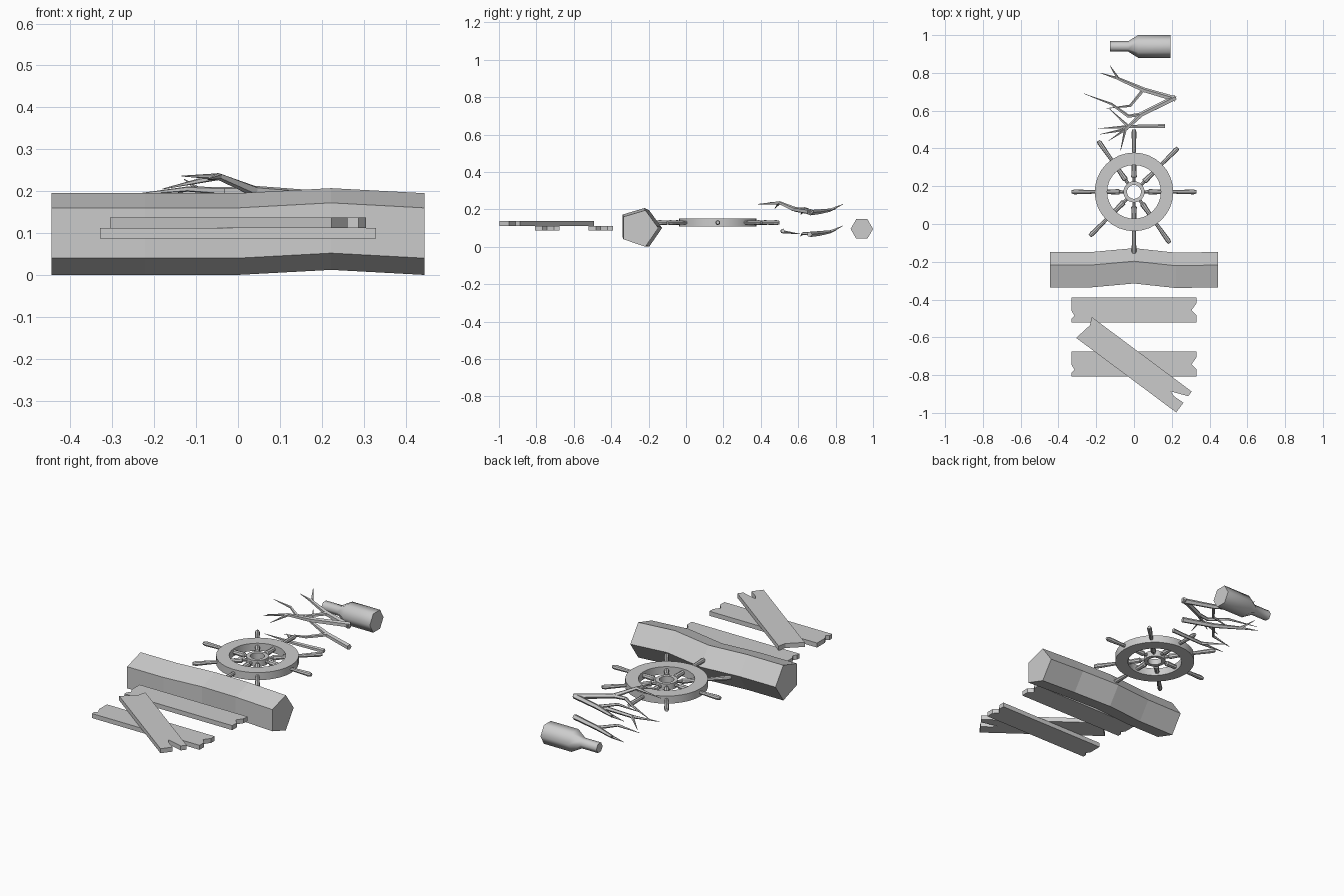
import bpy, bmesh, math
from mathutils import Vector

if "Cube" in bpy.data.objects:
    bpy.data.objects.remove(bpy.data.objects["Cube"])


def finish(name, bm, smooth=None):
    bmesh.ops.recalc_face_normals(bm, faces=bm.faces)
    me = bpy.data.meshes.new(name)
    bm.to_mesh(me)
    bm.free()
    ob = bpy.data.objects.new(name, me)
    bpy.context.collection.objects.link(ob)
    if smooth:
        bpy.ops.object.select_all(action='DESELECT')
        ob.select_set(True)
        bpy.context.view_layer.objects.active = ob
        bpy.ops.object.shade_smooth_by_angle(angle=math.radians(smooth))
    return ob


def loft(bm, rings, caps=True, closed=False):
    rings = [[bm.verts.new(p) for p in r] for r in rings]
    pairs = list(zip(rings, rings[1:]))
    if closed:
        pairs.append((rings[-1], rings[0]))
    for a, b in pairs:
        for i in range(len(a)):
            j = (i + 1) % len(a)
            bm.faces.new((a[i], a[j], b[j], b[i]))
    if caps:
        bm.faces.new(rings[0])
        bm.faces.new(rings[-1])


def angles(n):
    return [2 * math.pi * k / n for k in range(n)]


def tube(bm, pts, radii, n):
    """Polygonal tube along points with a radius at each."""
    pts = [Vector(p) for p in pts]
    rings = []
    for i, p in enumerate(pts):
        t = (pts[min(i + 1, len(pts) - 1)] - pts[max(i - 1, 0)]).normalized()
        s = t.cross(Vector((0, 0, 1))).normalized()
        u = s.cross(t)
        rings.append([p + radii[i] * (math.cos(a) * s + math.sin(a) * u) for a in angles(n)])
    loft(bm, rings)


def twig(bm, r, *pts):
    """Branch piece that tapers to a point."""
    last = len(pts) - 1
    tube(bm, pts, [r * (1 - (i / last) ** 2) + .001 for i in range(last + 1)], 5)


def plank(name, y, z, half, right, left, turn=0):
    """Board whose ends are cut by (depth, y) notch points."""
    L = .33
    outline = [(-L, half), (L, half)] + [(L - d, v) for d, v in right]
    outline += [(L, -half), (-L, -half)] + [(d - L, v) for d, v in left]
    bm = bmesh.new()
    loft(bm, [[(a, b, h) for a, b in outline] for h in (0, .025)])
    ob = finish(name, bm)
    ob.location = (0, y, z)
    ob.rotation_euler.z = math.radians(turn)


def ring(name, r_in, r_out, half, n):
    prof = [(r_in, -half), (r_out, -half), (r_out, half), (r_in, half)]
    bm = bmesh.new()
    loft(bm, [[(r * math.cos(a), r * math.sin(a), z) for r, z in prof]
              for a in angles(n)], False, True)
    finish(name, bm, 40).location = (0, .17, .129)


# Planks with notched ends, two flat and one lying across
vee = [(0, .035), (.025, 0), (0, -.025)]
nick = [(0, -.045), (.015, -.03), (0, -.005)]
plank("plank_back", -.456, .087, .066, vee, nick)
plank("plank_front", -.742, .087, .066, vee, nick)
split = [(0, .038), (.09, .003), (.06, -.007), (0, -.005)]
plank("plank_crossing", -.745, .112, .069, split, [(.018, .028)], -36.7)

# Five-sided bent beam
section = [(-.335, .16), (-.217, .195), (-.148, .1), (-.217, 0), (-.335, .04)]
bends = [(0, 0), (0, 0), (.02, 0), (-.004, .012), (0, 0)]
bm = bmesh.new()
loft(bm, [[(.2225 * (i - 2), y + dy, z + dz) for y, z in section]
          for i, (dy, dz) in enumerate(bends)])
finish("beam", bm)

# Ship wheel: rim, hub and turned spokes
ring("wheel_rim", .142, .208, .021, 32)
ring("wheel_hub", .037, .056, .017, 24)
inner = [(.05, .008), (.075, .009), (.08, .015), (.13, .012), (.15, .012)]
handle = [(.2, .009), (.315, .013), (.33, .009)]
for k in range(8):
    bm = bmesh.new()
    for prof in (inner, handle):
        tube(bm, [(r, 0, 0) for r, _ in prof], [w for _, w in prof], 8)
    ob = finish(f"wheel_spoke_{k + 1}", bm, 40)
    ob.location = (0, .17, .129)
    # one of the spoke lines leans away from the even spacing
    ob.rotation_euler.z = math.radians(45 * k - (10 if k in (3, 7) else 0))

# Driftwood: long branch resting high
bm = bmesh.new()
fork, bend = (.04, .58, .2), (-.045, .5, .235)
twig(bm, .014, (.22, .67, .185), fork, bend, (-.072, .385, .228))
twig(bm, .010, fork, (-.03, .57, .2), (-.12, .635, .205), (-.265, .69, .19))
twig(bm, .008, bend, (-.18, .475, .205))
twig(bm, .007, bend, (-.135, .44, .236))
finish("branch_high", bm)

# Driftwood: forked branch, repeated at two heights
for name, h in (("branch_upper", .182), ("branch_lower", .066)):
    bm = bmesh.new()
    fork, bend = (.05, .71, h + .005), (-.085, .77, h + .014)
    twig(bm, .014, (.22, .66, h), fork, bend, (-.128, .84, h + .046))
    twig(bm, .007, bend, (-.18, .8, h + .02))
    twig(bm, .009, fork, (-.02, .625, h + .005), (-.145, .612, h - .01))
    finish(name, bm)

# Driftwood: short branch near the wheel
bm = bmesh.new()
fork = (-.03, .515, .08)
twig(bm, .011, (.165, .517, .085), fork, (-.19, .505, .09))
twig(bm, .008, fork, (-.13, .61, .068))
finish("branch_near", bm)

# Six-sided bottle lying on its side
bm = bmesh.new()
tube(bm, [(x, .94, .095) for x in (.192, .022, -.03, -.128)], [.06, .06, .028, .028], 6)
finish("bottle", bm, 65)
